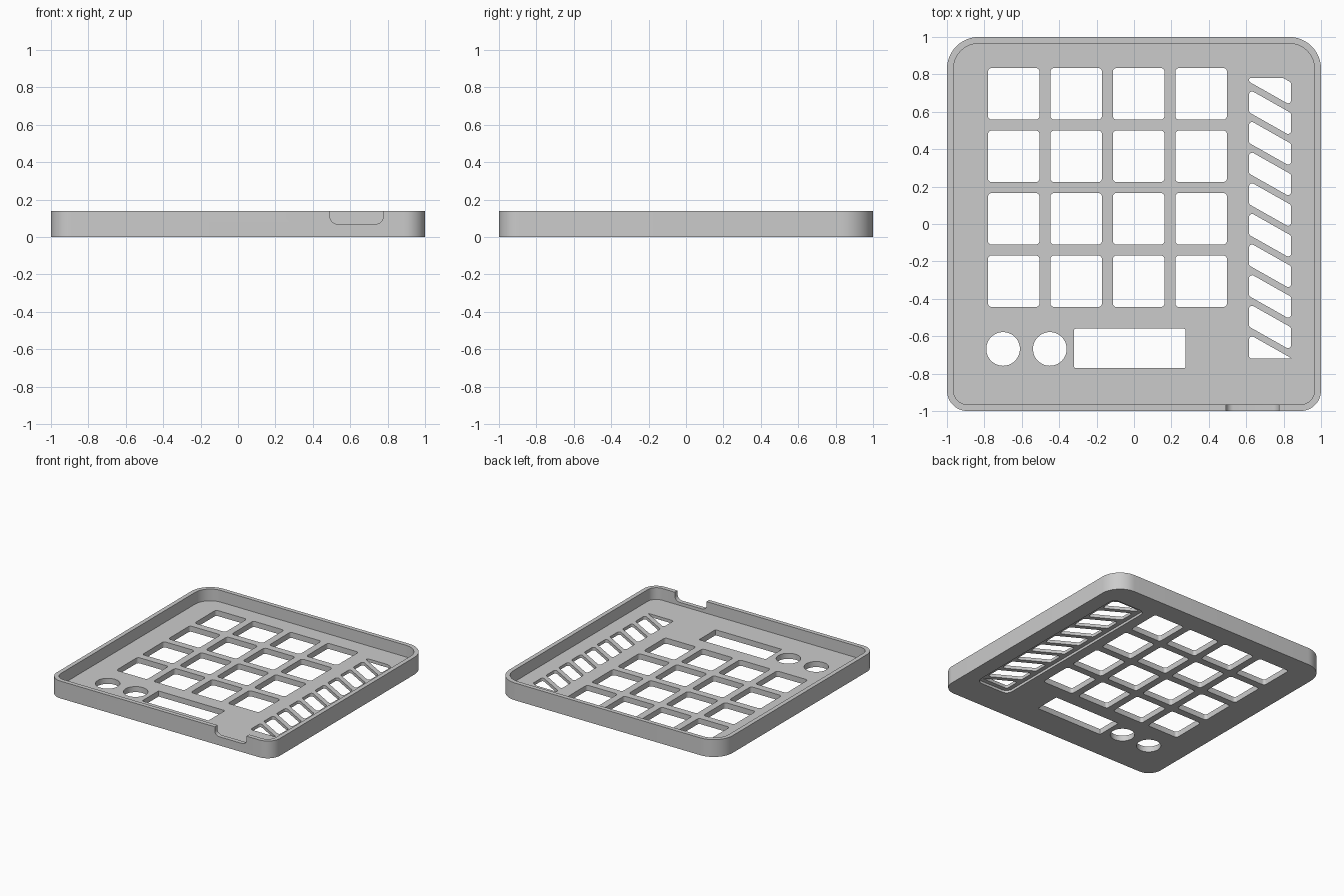
import bpy, bmesh, math
from mathutils import Vector

if "Cube" in bpy.data.objects:
    bpy.data.objects.remove(bpy.data.objects["Cube"])

grey = bpy.data.materials.new("light_grey")
grey.diffuse_color = (0.6, 0.6, 0.6, 1)
grey.use_nodes = True
grey.node_tree.nodes["Principled BSDF"].inputs["Base Color"].default_value = grey.diffuse_color

FLOOR, TOP = 0.045, 0.14


def fillet(points, radii, steps=8):
    """Round each corner of a convex counter-clockwise outline."""
    pts = [Vector(p) for p in points]
    if not isinstance(radii, (list, tuple)):
        radii = [radii] * len(pts)
    out = []
    for i, p in enumerate(pts):
        a, b = pts[i - 1] - p, pts[(i + 1) % len(pts)] - p
        half = a.angle(b) / 2
        t = min(radii[i] / math.tan(half), 0.45 * a.length, 0.45 * b.length)
        r = t * math.tan(half)
        centre = p + (a.normalized() + b.normalized()).normalized() * (r / math.sin(half))
        start = p + a.normalized() * t - centre
        sweep = math.pi - 2 * half
        for k in range(steps + 1):
            ang = sweep * k / steps
            c, s = math.cos(ang), math.sin(ang)
            out.append((centre.x + start.x * c - start.y * s,
                        centre.y + start.x * s + start.y * c))
    return out


def rect(x0, x1, y0, y1):
    return [(x0, y0), (x1, y0), (x1, y1), (x0, y1)]


def prisms(name, outlines, z0, z1, upright=False):
    """Extrude outlines along z, or along y when upright."""
    bm = bmesh.new()
    for outline in outlines:
        place = (lambda u, v, w: (u, w, v)) if upright else (lambda u, v, w: (u, v, w))
        low = [bm.verts.new(place(u, v, z0)) for u, v in outline]
        high = [bm.verts.new(place(u, v, z1)) for u, v in outline]
        bm.faces.new(low[::-1])
        bm.faces.new(high)
        n = len(low)
        for i in range(n):
            j = (i + 1) % n
            bm.faces.new((low[i], low[j], high[j], high[i]))
    bmesh.ops.recalc_face_normals(bm, faces=bm.faces)
    mesh = bpy.data.meshes.new(name)
    bm.to_mesh(mesh)
    bm.free()
    mesh.materials.append(grey)
    obj = bpy.data.objects.new(name, mesh)
    bpy.context.collection.objects.link(obj)
    return obj


def clip(poly, y_limit, keep_below):
    """Cut an outline with a horizontal line."""
    sign = 1 if keep_below else -1
    out = []
    for i, p in enumerate(poly):
        q = poly[(i + 1) % len(poly)]
        dp, dq = sign * (y_limit - p[1]), sign * (y_limit - q[1])
        if dp >= 0:
            out.append(p)
        if dp * dq < 0:
            f = dp / (dp - dq)
            out.append((p[0] + f * (q[0] - p[0]), y_limit))
    return out


# Tray body and its open cavity; back corners are rounder than front ones
case = prisms("case_tray", [fillet(rect(-1, 1, -1, 1), [0.11, 0.11, 0.17, 0.17], 12)], 0, TOP)
cavity = prisms("cavity_cutter", [fillet(rect(-0.965, 0.965, -0.965, 0.965),
                                         [0.075, 0.075, 0.135, 0.135], 12)], FLOOR, 0.3)

# Four by four key openings, two knob holes and a display window
holes = []
for i in range(4):
    for j in range(4):
        x, y = -0.643 + 0.334 * i, 0.696 - 0.334 * j
        holes.append(fillet(rect(x - 0.138, x + 0.138, y - 0.138, y + 0.138), 0.02, 5))
for x in (-0.70, -0.45):
    holes.append([(x + 0.09 * math.cos(k * math.tau / 48),
                   -0.668 + 0.09 * math.sin(k * math.tau / 48)) for k in range(48)])
holes.append(fillet(rect(-0.32, 0.275, -0.77, -0.56), 0.007, 3))
openings = prisms("opening_cutter", holes, -0.1, 0.1)

# Slanted vent slots, clipped to a tall rectangle
slots = []
X0, X1, DROP = 0.615, 0.84, 0.127
for k in range(-1, 9):
    top = 0.72 - 0.1637 * k
    bottom = top - 0.123
    slot = [(X0, bottom), (X1, bottom - DROP), (X1, top - DROP), (X0, top)]
    slot = clip(clip(slot, 0.78, True), -0.72, False)
    slots.append(fillet(slot, 0.016, 5))
vents = prisms("vent_cutter", slots, -0.1, 0.1)

# Shallow recess under the vents
recess = prisms("recess_cutter", [fillet(rect(0.58, 0.875, -0.755, 0.815), 0.05)], -0.1, 0.02)

# Cable notch in the front wall
notch = prisms("notch_cutter", [fillet(rect(0.492, 0.776, 0.07, 0.3),
                                       [0.04, 0.04, 0.001, 0.001])], -1.1, -0.93, True)

cutters = [cavity, openings, vents, recess, notch]
for cutter in cutters:
    cutter.hide_render = True
    mod = case.modifiers.new(cutter.name, 'BOOLEAN')
    mod.operation = 'DIFFERENCE'
    mod.solver = 'EXACT'
    mod.object = cutter

# Bake the cuts and drop the cutters
bpy.context.view_layer.update()
baked = bpy.data.meshes.new_from_object(case.evaluated_get(bpy.context.evaluated_depsgraph_get()))
case.modifiers.clear()
case.data = baked
for cutter in cutters:
    bpy.data.objects.remove(cutter)

bpy.ops.object.select_all(action='DESELECT')
case.select_set(True)
bpy.context.view_layer.objects.active = case
bpy.ops.object.shade_smooth_by_angle(angle=math.radians(30))
